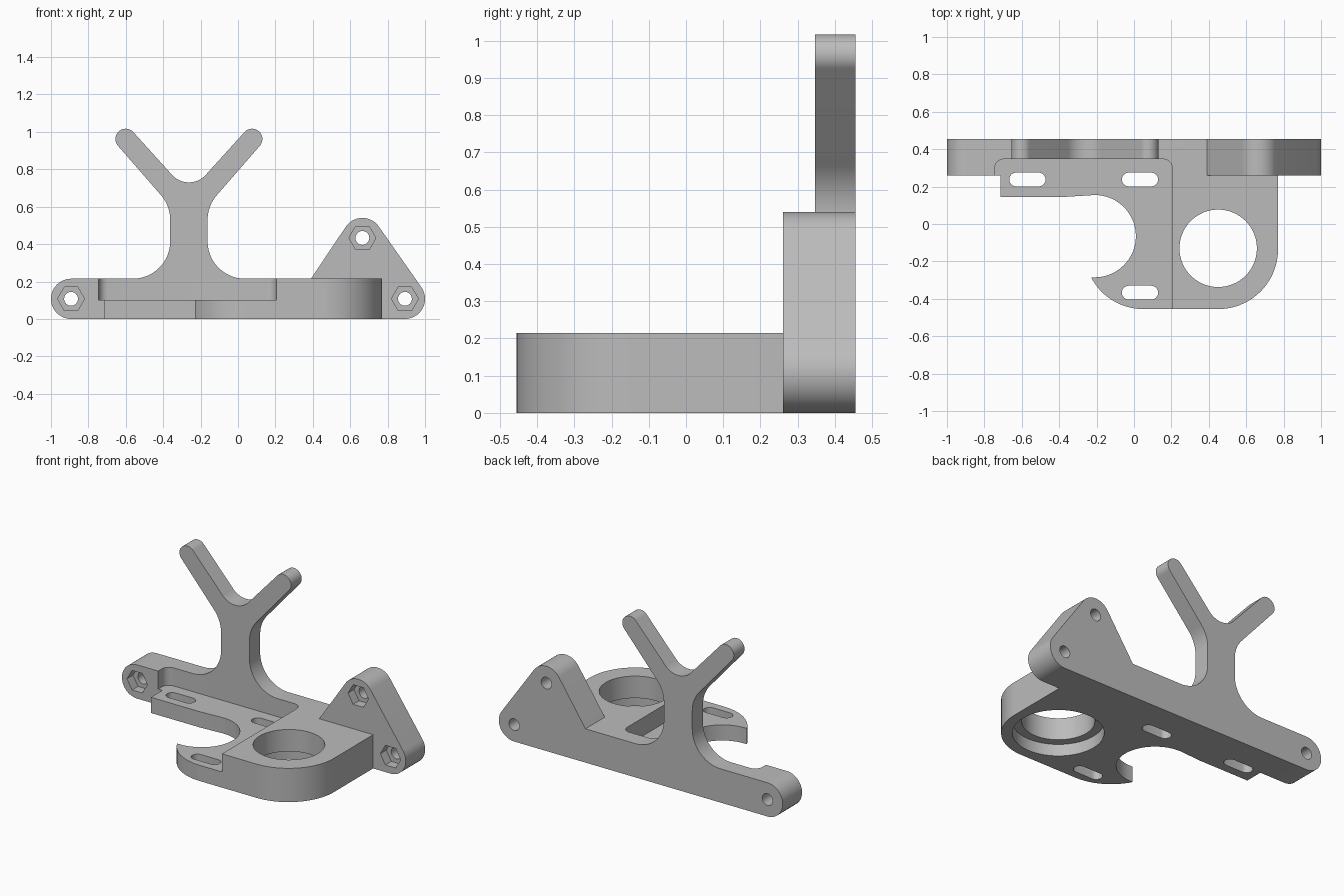
import bpy, bmesh, math
from mathutils import Vector

cube = bpy.data.objects.get("Cube")
if cube:
    bpy.data.objects.remove(cube, do_unlink=True)

grey = bpy.data.materials.new("plain grey")
grey.use_nodes = True
colour = (0.5, 0.5, 0.5, 1)
grey.diffuse_color = colour
grey.node_tree.nodes["Principled BSDF"].inputs["Base Color"].default_value = colour


def arc(cx, cy, r, start, end, steps=24):
    """Points along an arc, angles in degrees."""
    angles = [math.radians(start + (end - start) * i / steps) for i in range(steps + 1)]
    return [(cx + r * math.cos(a), cy + r * math.sin(a)) for a in angles]


def circle(cx, cy, r, sides=64):
    return arc(cx, cy, r, 0, 360, sides)[:-1]


def slot(cx, cy, half, r):
    return arc(cx + half, cy, r, -90, 90, 12) + arc(cx - half, cy, r, 90, 270, 12)


def prism(name, profile, axis, low, high):
    """Extrude a profile along Z (plan outline) or Y (front outline)."""
    place = (lambda p, h: (p[0], p[1], h)) if axis == "Z" else (lambda p, h: (p[0], h, p[1]))
    bm = bmesh.new()
    face = bm.faces.new([bm.verts.new(place(p, low)) for p in profile])
    top = bmesh.ops.extrude_face_region(bm, geom=[face])["geom"]
    shift = Vector(place((0, 0), high - low))
    bmesh.ops.translate(bm, vec=shift, verts=[g for g in top if isinstance(g, bmesh.types.BMVert)])
    bmesh.ops.remove_doubles(bm, verts=bm.verts, dist=1e-5)
    bmesh.ops.recalc_face_normals(bm, faces=bm.faces)
    mesh = bpy.data.meshes.new(name)
    bm.to_mesh(mesh)
    bm.free()
    mesh.materials.append(grey)
    obj = bpy.data.objects.new(name, mesh)
    bpy.context.collection.objects.link(obj)
    return obj


def activate(obj):
    bpy.ops.object.select_all(action="DESELECT")
    obj.select_set(True)
    bpy.context.view_layer.objects.active = obj


def cut(obj, profile, axis, low, high):
    """Subtract an extruded profile from a part."""
    cutter = prism("cutter", profile, axis, low, high)
    cutter.hide_render = True
    mod = obj.modifiers.new("cut", "BOOLEAN")
    mod.operation = "DIFFERENCE"
    mod.solver = "EXACT"
    mod.object = cutter
    activate(obj)
    bpy.ops.object.modifier_apply(modifier=mod.name)
    bpy.data.objects.remove(cutter, do_unlink=True)


BAR_TOP, SHELF_TOP = 0.215, 0.1
FRONT, RECESS, BACK = 0.26, 0.347, 0.455
STEP_X = 0.205
END_R = BAR_TOP / 2
END_X = 1 - END_R

# Rear mounting bar with rounded ends and a triangular ear
bar = prism("mounting_bar",
            arc(-END_X, END_R, END_R, 270, 90)
            + [(0.39, BAR_TOP)]
            + arc(0.665, 0.433, 0.107, 146, 34.5)
            + arc(END_X, END_R, END_R, 34.5, -90),
            "Y", FRONT, BACK)

# Recess above the shelf, with rounded inner corners
cut(bar, [(-0.745, 0.2)]
    + arc(-0.695, RECESS - 0.05, 0.05, 180, 90, 8)
    + arc(STEP_X - 0.05, RECESS - 0.05, 0.05, 90, 0, 8)
    + [(STEP_X, 0.2)], "Z", SHELF_TOP, 0.3)

# Bolt holes with hexagonal nut pockets on the front
for x, z in ((-END_X, END_R), (END_X, END_R), (0.665, 0.433)):
    cut(bar, circle(x, z, 0.037, 32), "Y", 0.2, 0.5)
    cut(bar, circle(x, z, 0.072, 6), "Y", 0.2, FRONT + 0.06)

# Thin shelf with an open round bay and a curved hook
shelf = prism("shelf",
              [(-0.715, FRONT), (-0.715, 0.145), (-0.37, 0.145)]
              + arc(-0.21, -0.065, 0.22, 90, -90, 36)
              + arc(0.05, -0.14, 0.315, 207.5, 270)
              + [(STEP_X, -0.455), (STEP_X, FRONT)],
              "Z", 0, SHELF_TOP)

# Adjustment slots, the rear pair running into the bar
for x, y in ((-0.57, 0.238), (0.032, 0.238), (0.032, -0.367)):
    outline = slot(x, y, 0.06, 0.037)
    cut(shelf, outline, "Z", -0.1, 0.15)
    if y > 0:
        cut(bar, outline, "Z", -0.1, 0.15)

# Thick block with a large bore, wider at the bottom
block = prism("bore_block",
              [(STEP_X, -0.455)] + arc(0.45, -0.135, 0.32, -90, 0, 36)
              + [(0.77, FRONT), (STEP_X, FRONT)],
              "Z", 0, BAR_TOP)
cut(block, circle(0.45, -0.13, 0.207), "Z", -0.1, 0.3)
for part in (block, shelf):
    cut(part, circle(0.45, -0.13, 0.26), "Z", -0.1, 0.075)

# Forked upright: one half profile, mirrored about its own centre line
half = (arc(0.3, 0.415, 0.2, 270, 180)
        + arc(0.3, 0.53, 0.2, 180, 138, 12)
        + arc(0.338, 0.962, 0.055, -42, 138)
        + arc(0, 0.851, 0.121, -42, -90, 12))
outline = half + [(-x, z) for x, z in reversed(half[:-1])]
fork = prism("forked_upright", [(x - 0.2625, z) for x, z in outline], "Y", RECESS, BACK)

for part in (bar, shelf, block, fork):
    activate(part)
    bpy.ops.object.shade_smooth_by_angle(angle=math.radians(30))
